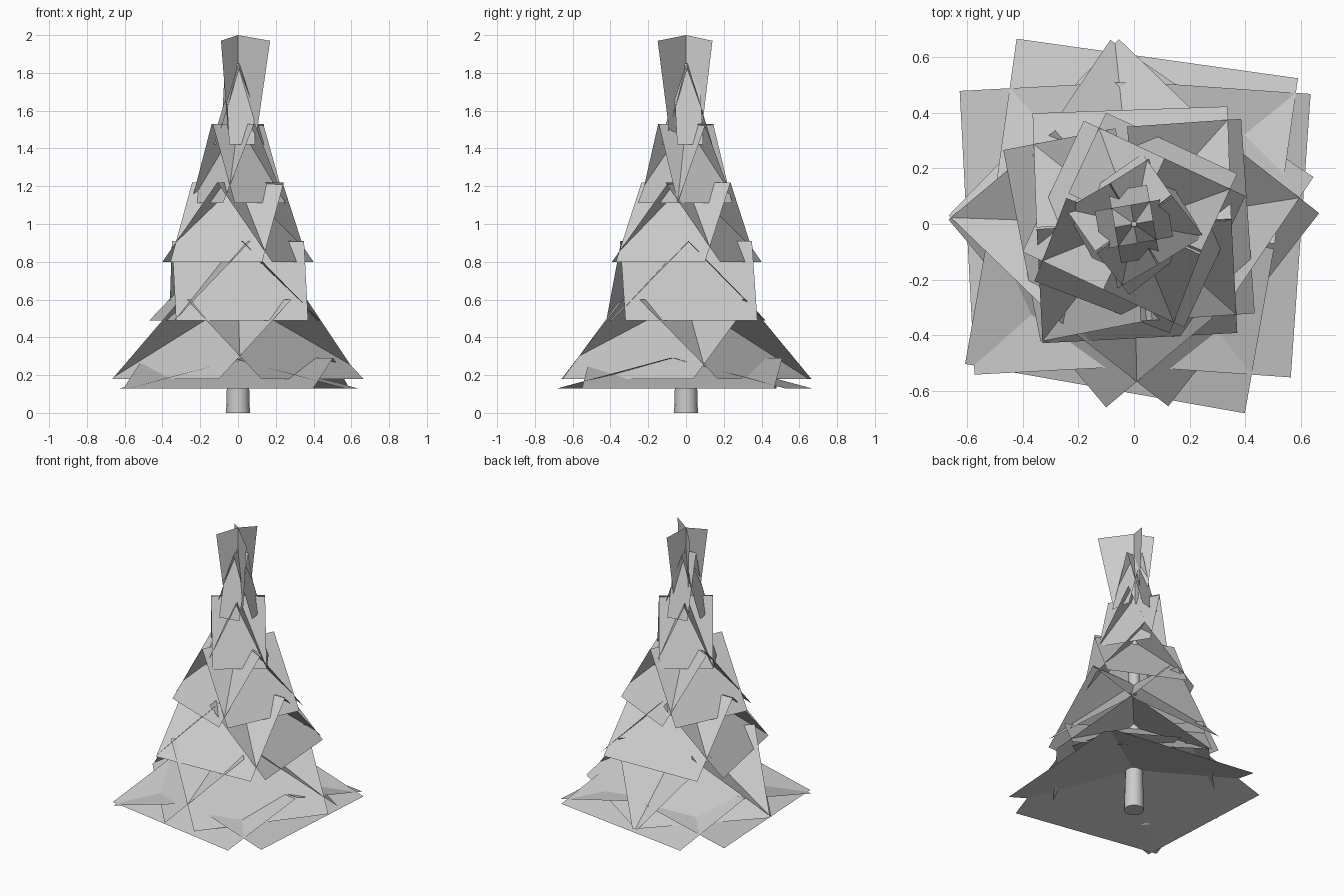
import bpy, bmesh
from math import radians, cos, sin
from mathutils import Vector

if "Cube" in bpy.data.objects:
    bpy.data.objects.remove(bpy.data.objects["Cube"])


def finish(name, bm):
    mesh = bpy.data.meshes.new(name)
    bm.to_mesh(mesh)
    bm.free()
    obj = bpy.data.objects.new(name, mesh)
    bpy.context.collection.objects.link(obj)
    return obj


# One tier of flat branch cards sloping from the trunk axis down to radius r
def branch_tier(name, angles, r, half_w, z_out, z_in):
    bm = bmesh.new()
    for a in angles:
        n = Vector((cos(radians(a)), sin(radians(a)), 0))
        t = Vector((-n.y, n.x, 0)) * half_w
        lo, hi = Vector((0, 0, z_out)), Vector((0, 0, z_in))
        pts = [n * r - t + lo, n * r + t + lo, t + hi, -t + hi]
        bm.faces.new([bm.verts.new(p) for p in pts])
    finish(name, bm)


# Foliage tiers, bottom to top: card directions, radius, half width, heights
tiers = [
    ((-100, -4, 82, 183), 0.60, 0.51, 0.13, 0.29),
    ((-38, 56, 136, 220), 0.50, 0.44, 0.18, 0.60),
    ((-87, 4, 92, 191), 0.41, 0.35, 0.49, 0.91),
    ((-25, 65, 155, 249), 0.32, 0.26, 0.80, 1.22),
    ((-52, 32, 125, 210), 0.19, 0.17, 1.11, 1.53),
    ((-80, 10, 100, 190), 0.13, 0.07, 1.42, 1.84),
]
for i, tier in enumerate(tiers):
    branch_tier(f"branch_tier_{i + 1}", *tier)

# Crossed upright cards at the tip, wider at the top
bm = bmesh.new()
for x, y in ((-0.09, -0.11), (0.05, 0.14), (0.17, -0.15), (-0.09, 0.09)):
    pts = [(0, 0, 1.45), (x * 0.6, y * 0.6, 1.5), (x, y, 1.97), (0, 0, 2.0)]
    bm.faces.new([bm.verts.new(p) for p in pts])
finish("tree_tip", bm)

# Tapered trunk
bpy.ops.mesh.primitive_cone_add(vertices=16, radius1=0.063, radius2=0.01,
                                depth=1.85, location=(0, 0, 0.925))
trunk = bpy.context.object
trunk.name = "trunk"
bpy.ops.object.shade_smooth_by_angle()
